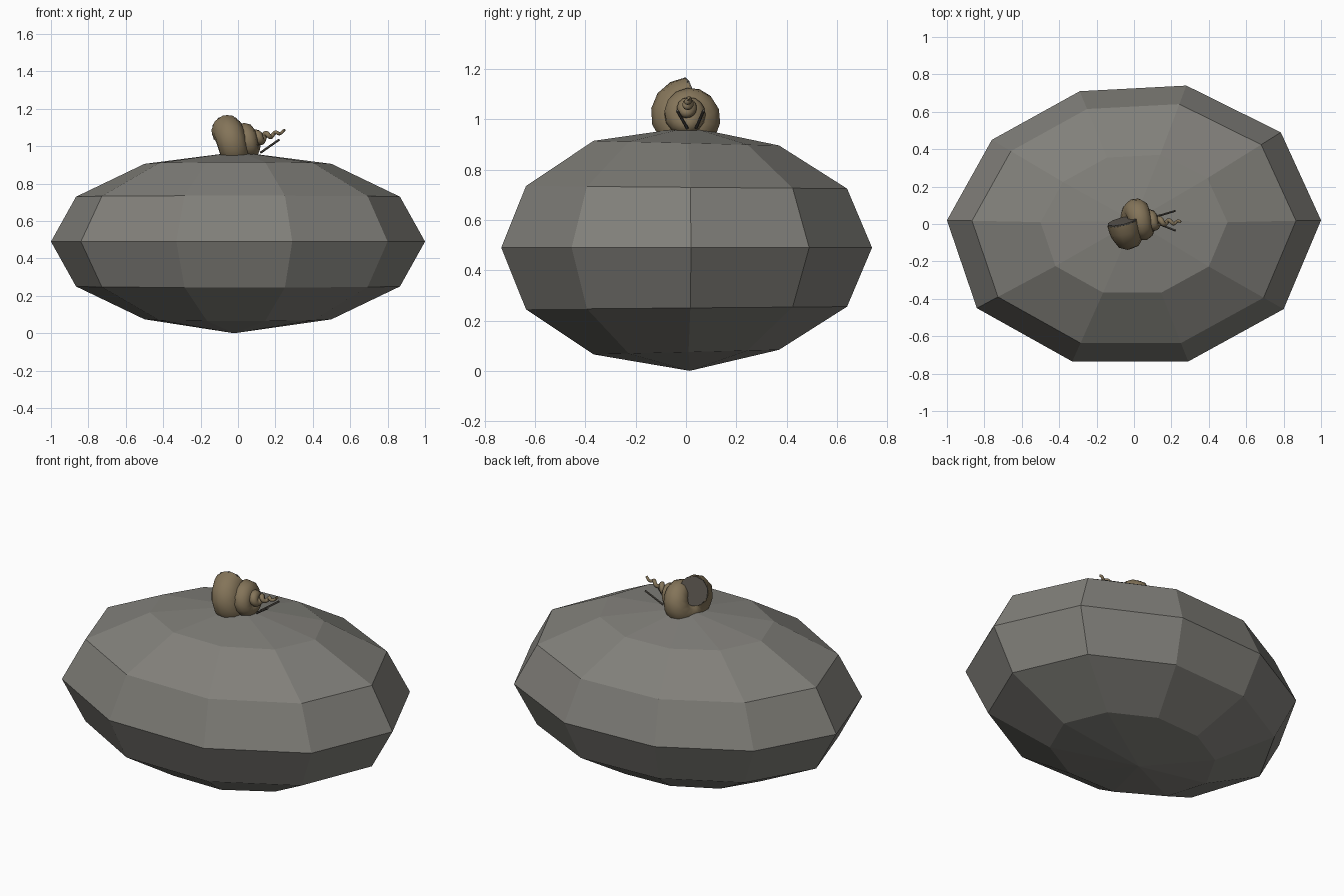
import bpy, bmesh, math
from mathutils import Vector

cube = bpy.data.objects.get("Cube")
if cube:
    bpy.data.objects.remove(cube, do_unlink=True)


def material(name, rgb):
    m = bpy.data.materials.new(name)
    m.use_nodes = True
    m.diffuse_color = (*rgb, 1)
    for node in m.node_tree.nodes:
        if node.type == 'BSDF_PRINCIPLED':
            node.inputs["Base Color"].default_value = (*rgb, 1)
    return m


stone = material("stone grey", (0.22, 0.215, 0.195))
tan = material("shell tan", (0.23, 0.175, 0.1))
dark = material("dark grey", (0.1, 0.09, 0.075))


def add_object(name, data, mat):
    ob = bpy.data.objects.new(name, data)
    data.materials.append(mat)
    bpy.context.collection.objects.link(ob)
    return ob


# Boulder: an uneven ten-sided outline stacked into a squashed faceted ball
outline = [(1, .02), (.785, .49), (.28, .74), (-.29, .71), (-.76, .45),
           (-1, .02), (-.84, -.45), (-.33, -.735), (.29, -.735), (.8, -.455)]
mid_z, half = .49, .48
bm = bmesh.new()
rings = []
for step in range(-2, 3):
    a = math.radians(step * 30)
    s = math.cos(a)
    ring = []
    for x, y in outline:
        z = mid_z + half * math.sin(a) * (1 - .03 * y)
        ring.append(bm.verts.new((x * s, y * s, z)))
    rings.append(ring)
bottom = bm.verts.new((-.02, .015, 0))
top = bm.verts.new((0, .015, mid_z + half))
n = len(outline)
for i in range(n):
    j = (i + 1) % n
    for lo, hi in zip(rings, rings[1:]):
        bm.faces.new((lo[i], lo[j], hi[j], hi[i]))
    bm.faces.new((bottom, rings[0][j], rings[0][i]))
    bm.faces.new((top, rings[-1][i], rings[-1][j]))
mesh = bpy.data.meshes.new("boulder")
bm.to_mesh(mesh)
bm.free()
add_object("boulder", mesh, stone)

# Spiral shell: one (size, x, centre height) entry per half turn
coil = [(1, -.06, 1.01), (.88, -.005, 1.015), (.72, .035, 1.01),
        (.5, .075, 1.02), (.34, .1, 1.035), (.24, .125, 1.045),
        (.17, .15, 1.055), (.14, .175, 1.06), (.12, .2, 1.065),
        (.1, .225, 1.075), (.08, .25, 1.08)]
STEPS = 7
points = []
for k in range((len(coil) - 1) * STEPS + 1):
    i = min(k // STEPS, len(coil) - 2)
    f = k / STEPS - i
    size, x, zc = [p + (q - p) * f for p, q in zip(coil[i], coil[i + 1])]
    a = math.pi * (.5 + k / STEPS)
    r = .075 * size
    points.append((Vector((x, r * math.cos(a) + .01, zc + r * math.sin(a))),
                   .085 * size))

curve = bpy.data.curves.new("shell", 'CURVE')
curve.dimensions = '3D'
curve.bevel_depth = 1
curve.bevel_resolution = 3
curve.use_fill_caps = True
spline = curve.splines.new('POLY')
spline.points.add(len(points) - 1)
for sp, (co, r) in zip(spline.points, points):
    sp.co = (*co, 1)
    sp.radius = r
shell = add_object("spiral_shell", curve, tan)
bpy.ops.object.select_all(action='DESELECT')
shell.select_set(True)
bpy.context.view_layer.objects.active = shell
bpy.ops.object.convert(target='MESH')
bpy.ops.object.shade_smooth_by_angle(angle=math.radians(50))


def rod(name, start, end, radius, sides, mat):
    start, end = Vector(start), Vector(end)
    axis = end - start
    bpy.ops.mesh.primitive_cylinder_add(vertices=sides, radius=radius,
                                        depth=axis.length,
                                        location=(start + end) / 2)
    ob = bpy.context.object
    ob.name = name
    ob.rotation_mode = 'QUATERNION'
    ob.rotation_quaternion = axis.to_track_quat('Z', 'Y')
    ob.data.materials.append(mat)
    return ob


# Dark plate closing the shell mouth
mouth = points[0][0]
facing = (mouth - points[1][0]).normalized()
rod("shell_mouth", mouth - facing * .002, mouth + facing * .007, .083, 10, dark)

# Two feelers poking out under the tip
rod("left_feeler", (.12, .04, .965), (.22, .07, 1.035), .006, 6, dark)
rod("right_feeler", (.12, .005, .965), (.22, -.035, 1.035), .006, 6, dark)
